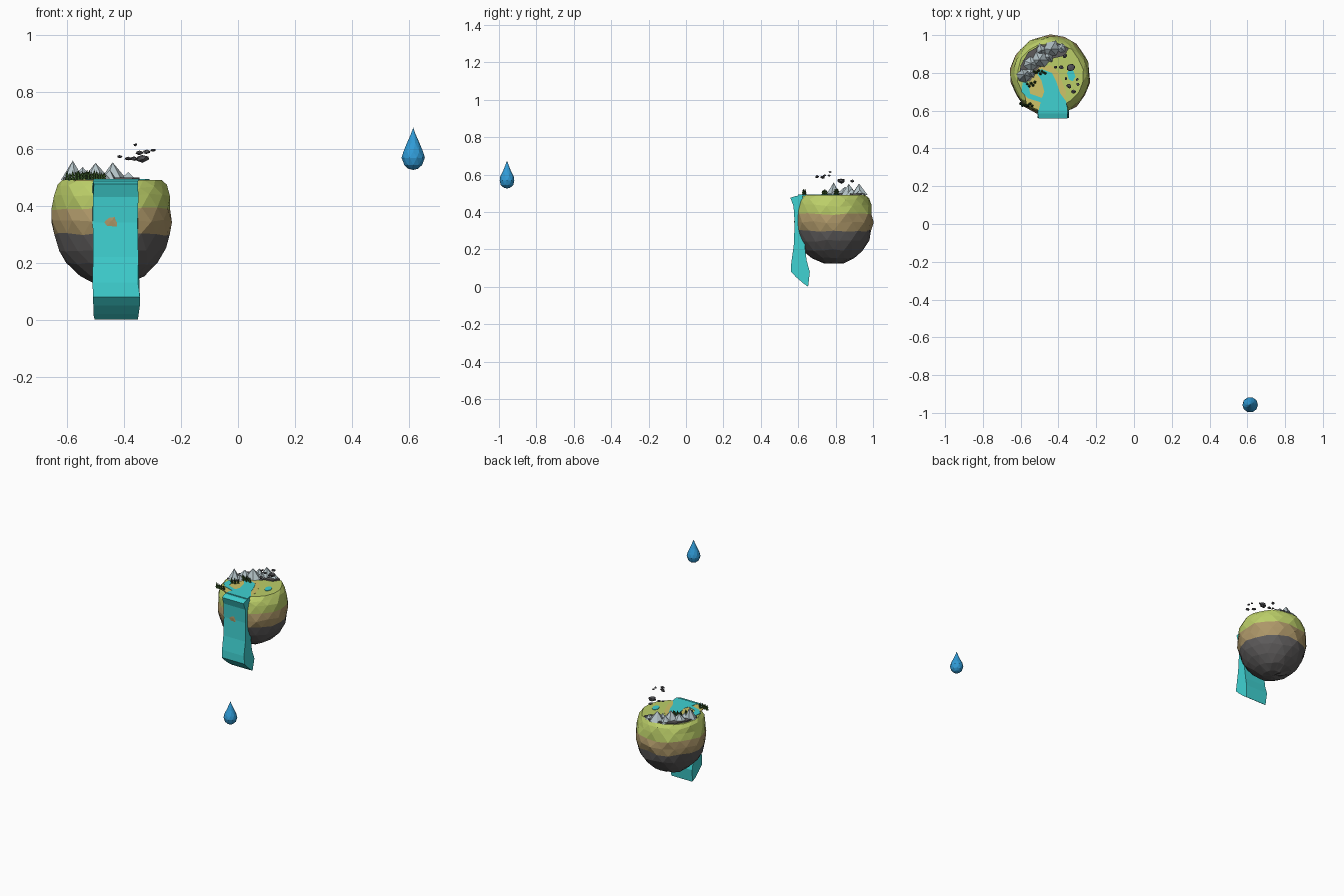
import bpy, bmesh, math, random
from mathutils import Vector, Matrix

if "Cube" in bpy.data.objects:
    bpy.data.objects.remove(bpy.data.objects["Cube"])

random.seed(7)
CX, CY, TOP = -0.443, 0.787, 0.49


def mat(name, rgb):
    m = bpy.data.materials.new(name)
    m.diffuse_color = (*rgb, 1)
    m.use_nodes = True
    m.node_tree.nodes["Principled BSDF"].inputs["Base Color"].default_value = m.diffuse_color
    return m


GRASS = mat("grass", (0.50, 0.62, 0.14))
EARTH = mat("earth", (0.42, 0.31, 0.14))
STONE = mat("dark_stone", (0.11, 0.105, 0.105))
WATER = mat("water", (0.05, 0.64, 0.64))
PEAK = mat("pale_rock", (0.46, 0.55, 0.58))
RUBBLE = mat("rubble", (0.09, 0.09, 0.10))
LEAF = mat("leaves", (0.03, 0.075, 0.015))
SAND = mat("sand", (0.62, 0.55, 0.14))
DROP = mat("drop_blue", (0.03, 0.33, 0.68))


def make(name, bm, *mats):
    bmesh.ops.recalc_face_normals(bm, faces=bm.faces)
    me = bpy.data.meshes.new(name)
    bm.to_mesh(me)
    bm.free()
    for m in mats:
        me.materials.append(m)
    ob = bpy.data.objects.new(name, me)
    bpy.context.collection.objects.link(ob)
    return ob


def jitter(verts, a):
    for v in verts:
        v.co += Vector([random.uniform(-a, a) for _ in range(3)])


def lathe(bm, profile, n, centre, wobble=0.0, zw=0.0):
    """Rings of (radius, z) with staggered points, closed at both ends."""
    rings = []
    for k, (r, z) in enumerate(profile):
        ring = []
        for i in range(n):
            a = 2 * math.pi * (i + 0.5 * (k % 2)) / n
            rr = r * (1 + random.uniform(-wobble, wobble))
            ring.append(bm.verts.new((centre[0] + rr * math.cos(a),
                                      centre[1] + rr * math.sin(a),
                                      z + random.uniform(-zw, zw))))
        rings.append(ring)
    bands = []
    for k in range(len(rings) - 1):
        a, b = rings[k], rings[k + 1]
        for i in range(n):
            j = (i + 1) % n
            if k % 2 == 0:
                tris = ((a[i], a[j], b[i]), (a[j], b[j], b[i]))
            else:
                tris = ((a[i], b[j], b[i]), (a[i], a[j], b[j]))
            bands += [(bm.faces.new(t), k) for t in tris]
    return rings, bands


def plate(name, pts, z0, z1, m):
    bm = bmesh.new()
    f = bm.faces.new([bm.verts.new((x, y, z0)) for x, y in pts])
    up = bmesh.ops.extrude_face_region(bm, geom=[f])["geom"]
    bmesh.ops.translate(bm, vec=(0, 0, z1 - z0),
                        verts=[g for g in up if isinstance(g, bmesh.types.BMVert)])
    bmesh.ops.triangulate(bm, faces=[g for g in bm.faces if len(g.verts) > 4])
    return make(name, bm, m)


# Floating island: banded rocky bowl with a flat grassy top
bm = bmesh.new()
prof = [(0.06, 0.13), (0.115, 0.153), (0.16, 0.195), (0.19, 0.245), (0.204, 0.30),
        (0.212, 0.345), (0.209, 0.388), (0.203, 0.435), (0.193, 0.468), (0.176, TOP)]
rings, bands = lathe(bm, prof, 18, (CX, CY), 0.025, 0.006)
for v in rings[-1]:
    v.co.z = TOP
tip = bm.verts.new((CX, CY, 0.123))
for i in range(18):
    bands.append((bm.faces.new((rings[0][i], rings[0][(i + 1) % 18], tip)), 0))
bands.append((bm.faces.new(rings[-1]), 9))
for f, k in bands:
    f.material_index = 2 if k < 4 else 1 if k < 6 else 0
make("island", bm, GRASS, EARTH, STONE)

# Sandy banks and water on the top
plate("sand_bank", [(-0.57, 0.63), (-0.50, 0.60), (-0.37, 0.62), (-0.36, 0.70), (-0.40, 0.80),
                    (-0.44, 0.84), (-0.51, 0.83), (-0.55, 0.77), (-0.58, 0.70)],
      TOP - 0.004, TOP + 0.001, SAND)
plate("river", [(-0.505, 0.60), (-0.35, 0.60), (-0.36, 0.65), (-0.39, 0.69), (-0.41, 0.75),
                (-0.435, 0.80), (-0.49, 0.82), (-0.515, 0.80), (-0.49, 0.76), (-0.475, 0.70),
                (-0.49, 0.66)], TOP - 0.004, TOP + 0.003, WATER)
plate("side_pool", [(-0.595, 0.70), (-0.56, 0.665), (-0.48, 0.64), (-0.48, 0.665),
                    (-0.55, 0.69), (-0.56, 0.75), (-0.59, 0.75)],
      TOP - 0.004, TOP + 0.003, WATER)
plate("small_pond", [(-0.355, 0.80), (-0.345, 0.765), (-0.325, 0.755), (-0.31, 0.78),
                     (-0.32, 0.81), (-0.34, 0.82)], TOP - 0.004, TOP + 0.003, WATER)

# Waterfall: side profile swept across its width in three slices
side = [(0.62, 0.49), (0.585, 0.485), (0.558, 0.476), (0.575, 0.43), (0.581, 0.34),
        (0.576, 0.22), (0.563, 0.13), (0.561, 0.08), (0.59, 0.05), (0.625, 0.02),
        (0.653, 0.0), (0.662, 0.08), (0.645, 0.14), (0.635, 0.22), (0.635, 0.34), (0.635, 0.44)]
bm = bmesh.new()
slices = []
for x in (-0.506, -0.455, -0.40, -0.349):
    slices.append([bm.verts.new((x + (random.uniform(-0.005, 0.005)), y, z)) for y, z in side])
for a, b in zip(slices, slices[1:]):
    for i in range(len(side)):
        j = (i + 1) % len(side)
        bm.faces.new((a[i], a[j], b[j], b[i]))
bm.faces.new(slices[0])
bm.faces.new(slices[-1])
make("waterfall", bm, WATER)

# Mountain range: dark base and pale peaks along the back left rim
plate("mountain_base", [(-0.612, 0.76), (-0.60, 0.84), (-0.56, 0.91), (-0.49, 0.95),
                        (-0.40, 0.955), (-0.345, 0.93), (-0.37, 0.89), (-0.46, 0.87),
                        (-0.52, 0.81), (-0.55, 0.755)], TOP - 0.005, TOP + 0.008, STONE)
bm = bmesh.new()
for x, y, r, h in [(-0.58, 0.79, 0.042, 0.068), (-0.50, 0.87, 0.047, 0.06),
                   (-0.44, 0.925, 0.047, 0.062), (-0.545, 0.85, 0.045, 0.045),
                   (-0.49, 0.92, 0.035, 0.042), (-0.385, 0.93, 0.032, 0.028),
                   (-0.55, 0.80, 0.033, 0.032), (-0.45, 0.885, 0.03, 0.035)]:
    cone = bmesh.ops.create_cone(bm, segments=6, radius1=r, radius2=0, depth=h,
                                 cap_ends=True, cap_tris=False,
                                 matrix=Matrix.Translation((x, y, TOP + h / 2))
                                 @ Matrix.Rotation(random.random() * 3, 4, 'Z'))
    for v in cone["verts"]:
        if v.co.z < TOP + 0.01:
            v.co.x += random.uniform(-0.007, 0.007)
            v.co.y += random.uniform(-0.007, 0.007)
make("mountains", bm, PEAK)

# Floating rubble
bm = bmesh.new()
for x, y, z, r in [(-0.335, 0.83, 0.566, 0.023), (-0.345, 0.73, 0.586, 0.014),
                   (-0.365, 0.89, 0.565, 0.012), (-0.415, 0.83, 0.572, 0.009),
                   (-0.36, 0.77, 0.614, 0.008), (-0.297, 0.74, 0.595, 0.009),
                   (-0.32, 0.70, 0.588, 0.013), (-0.385, 0.83, 0.565, 0.012),
                   (-0.30, 0.765, 0.594, 0.008)]:
    s = bmesh.ops.create_icosphere(bm, subdivisions=1, radius=r,
                                   matrix=Matrix.Translation((x, y, z))
                                   @ Matrix.Rotation(random.random() * 3, 4, 'Z')
                                   @ Matrix.Diagonal((1.1, 0.85, 0.6, 1)))
    jitter(s["verts"], r * 0.12)
make("floating_rocks", bm, RUBBLE)

# Little trees: two stacked cones each, in three groves
bm = bmesh.new()
for gx, gy, w, n in [(-0.50, 0.805, 0.03, 8), (-0.57, 0.635, 0.03, 7), (-0.545, 0.74, 0.02, 5)]:
    for i in range(n):
        x = gx + w * (2 * i / (n - 1) - 1)
        y = gy + random.uniform(-0.012, 0.012)
        h = random.uniform(0.025, 0.038)
        for base, r in ((0.0, 0.009), (0.4, 0.007)):
            d = h * 0.6
            bmesh.ops.create_cone(bm, segments=5, radius1=r, radius2=0, depth=d, cap_ends=True,
                                  matrix=Matrix.Translation((x, y, TOP + h * base + d / 2)))
make("trees", bm, LEAF)

# Water drop
bm = bmesh.new()
centre = (0.615, -0.957)
rings, _ = lathe(bm, [(0.018, 0.53), (0.033, 0.543), (0.041, 0.568), (0.036, 0.59),
                      (0.022, 0.62), (0.009, 0.65)], 10, centre)
for ring, z in ((rings[0], 0.525), (rings[-1], 0.674)):
    p = bm.verts.new((*centre, z))
    for i in range(10):
        bm.faces.new((ring[i], ring[(i + 1) % 10], p))
make("water_drop", bm, DROP)
